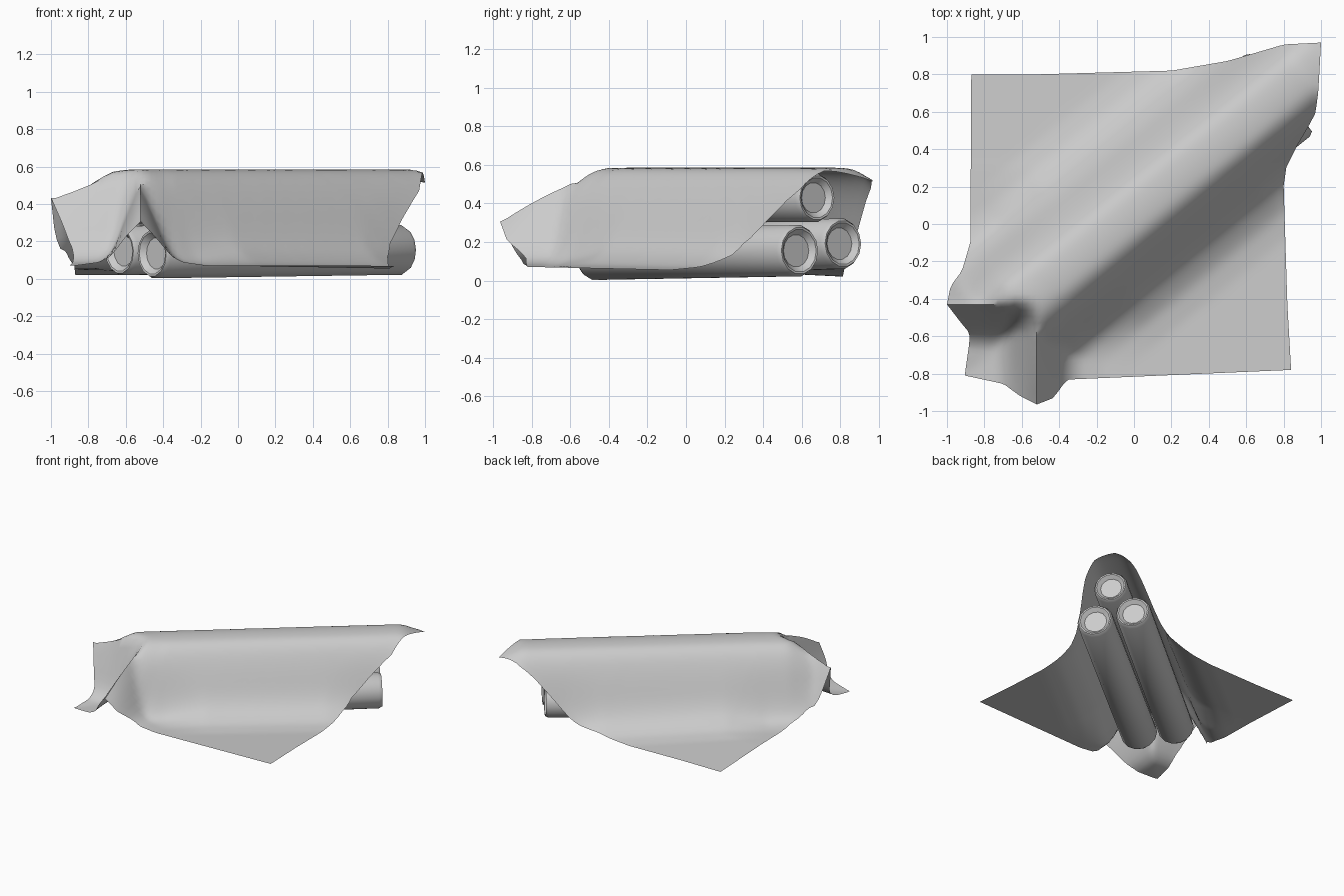
import bpy, bmesh, math
from mathutils import Vector

if "Cube" in bpy.data.objects:
    bpy.data.objects.remove(bpy.data.objects["Cube"])


def interp(table, x):
    if x <= table[0][0]:
        return table[0][1]
    for (a, p), (b, q) in zip(table, table[1:]):
        if x <= b:
            return p + (q - p) * (x - a) / (b - a)
    return table[-1][1]


def finish(bm, name, angle):
    bmesh.ops.recalc_face_normals(bm, faces=bm.faces)
    me = bpy.data.meshes.new(name)
    bm.to_mesh(me)
    bm.free()
    ob = bpy.data.objects.new(name, me)
    bpy.context.collection.objects.link(ob)
    bpy.ops.object.select_all(action='DESELECT')
    ob.select_set(True)
    bpy.context.view_layer.objects.active = ob
    bpy.ops.object.shade_smooth_by_angle(angle=math.radians(angle))
    return ob


# Stacked rolls: turned profile with a bevelled rim and a recessed end disc
def roll(name, p, q, r, sides=14):
    p, q = Vector(p), Vector(q)
    d = (q - p).normalized()
    side = d.cross(Vector((0, 0, 1))).normalized()
    up = side.cross(d)
    end = [(0.62, 0.03), (0.82, 0.002), (0.90, 0.0), (1.0, 0.025)]
    length = (q - p).length
    prof = [(r * k, s) for k, s in end] + [(r * k, length - s) for k, s in reversed(end)]
    bm = bmesh.new()
    rings = []
    for rad, s in prof:
        rings.append([bm.verts.new(p + d * s + (side * math.cos(a) + up * math.sin(a)) * rad)
                      for a in (2 * math.pi * i / sides for i in range(sides))])
    for A, B in zip(rings, rings[1:]):
        for i in range(sides):
            j = (i + 1) % sides
            bm.faces.new((A[i], A[j], B[j], B[i]))
    bm.faces.new(rings[0])
    bm.faces.new(rings[-1])
    return finish(bm, name, 30)


roll("lower_right_roll", (-0.46, -0.48, 0.136), (0.875, 0.59, 0.155), 0.136)
roll("lower_left_roll", (-0.635, -0.265, 0.15), (0.695, 0.815, 0.192), 0.134)
roll("top_roll", (-0.53, -0.39, 0.42), (0.80, 0.68, 0.43), 0.128)

# Cloth cover: height over the stack, across the ridge
D = Vector((0.777, 0.63))
N = Vector((-0.63, 0.777))
C = Vector((0.115, 0.155))
PX, PY = -0.52, -0.43          # front peak where two folds meet
RIDGE = [(0, 1), (0.1, 0.982), (0.14, 0.945), (0.2, 0.81), (0.26, 0.56),
         (0.29, 0.40), (0.34, 0.17), (0.4, 0.045), (0.5, 0)]
FOOT = [(0.22, 0), (0.30, 0.03), (0.36, 0.05), (0.42, 0.045), (0.5, 0.018), (0.62, 0)]
FOLD = [(0, 1), (0.05, 0.74), (0.09, 0.55), (0.13, 0.32), (0.17, 0.15),
        (0.23, 0.05), (0.36, 0)]


def ground(y):
    return 0.053 - 0.022 * y if y < 0.3 else 0.046 - 0.05 * (y - 0.3)


def fold(m):
    return sum(interp(FOLD, abs(m) + k) for k in (0, 0.015)) / (1 + interp(FOLD, 0.015))


def draped(x, y):
    v = Vector((x, y)) - C
    s, t = v.dot(D), abs(v.dot(N))
    level = ground(y)
    k = sum(interp(RIDGE, abs(t + e)) for e in (-0.03, 0, 0.03)) / 3
    sag = 0.42 * max(0, 0.9 * (s - 1.03), -s - 0.93)
    foot = interp(FOOT, t) * interp([(0.45, 1), (0.75, 0)], abs(s))   # softer mid-length
    z = level + max(0, (0.588 - level) * k - sag * min(1, k / 0.56)) + foot
    a, b = PX - x, PY - y
    if b > 0:
        z = max(z, level + (0.575 - 0.3 * b - 0.38 * b * b - level) * fold(a))
    if a > 0:
        z = max(z, level + (0.57 - 0.14 * a - 0.3 * a * a - level) * fold(b))
    return z


def height(x, y):
    if x < PX and y < PY:      # pocket between the two folds
        g = ground(y)
        p = (draped(x, PY) - g) * fold(PY - y)
        q = (draped(PX, y) - g) * fold(PX - x)
        return g + (max(p, 0) ** 5 + max(q, 0) ** 5) ** 0.2
    return draped(x, y)


# Cloth outline, -1 to 1 along each edge with 0 at the peak
LEFT = [(-1, -0.905), (-0.53, -0.88), (-0.4, -0.88), (-0.24, -0.93), (0, -1.0),
        (0.08, -0.98), (0.146, -0.92), (0.27, -0.875), (1, -0.87)]
RIGHT = [(-1, 0.84), (0, 0.82), (0.453, 0.80), (0.525, 0.815), (0.61, 0.875),
         (0.67, 0.925), (0.73, 0.97), (0.81, 0.985), (1, 1.0)]
FRONT = [(-1, -0.81), (-0.46, -0.855), (-0.23, -0.92), (0, -0.965), (0.066, -0.93),
         (0.118, -0.832), (1, -0.78)]
BACK = [(-1, 0.80), (0, 0.80), (0.475, 0.82), (0.673, 0.872), (0.87, 0.96), (1, 0.97)]


def steps(n, m):
    return [-1 + i / n for i in range(n)] + [i / m for i in range(m + 1)]


bm = bmesh.new()
grid = []
for v in steps(16, 44):
    row = []
    for u in steps(16, 48):
        ex = interp(LEFT if u < 0 else RIGHT, v)
        ey = interp(FRONT if v < 0 else BACK, u)
        x = PX + (ex - PX) * abs(u)
        y = PY + (ey - PY) * abs(v)
        row.append(bm.verts.new((x, y, height(x, y))))
    grid.append(row)
for A, B in zip(grid, grid[1:]):
    for i in range(len(A) - 1):
        bm.faces.new((A[i], A[i + 1], B[i + 1], B[i]))
# Round off the peak and relax the cloth a little
peak = [v for v in bm.verts if math.hypot(v.co.x - PX, v.co.y - PY) < 0.15]
inner = [v for v in bm.verts if not v.is_boundary]
bmesh.ops.smooth_vert(bm, verts=inner, factor=0.5, use_axis_z=True)
for _ in range(3):
    bmesh.ops.smooth_vert(bm, verts=peak, factor=0.5, use_axis_z=True)
finish(bm, "cloth_cover", 50)
